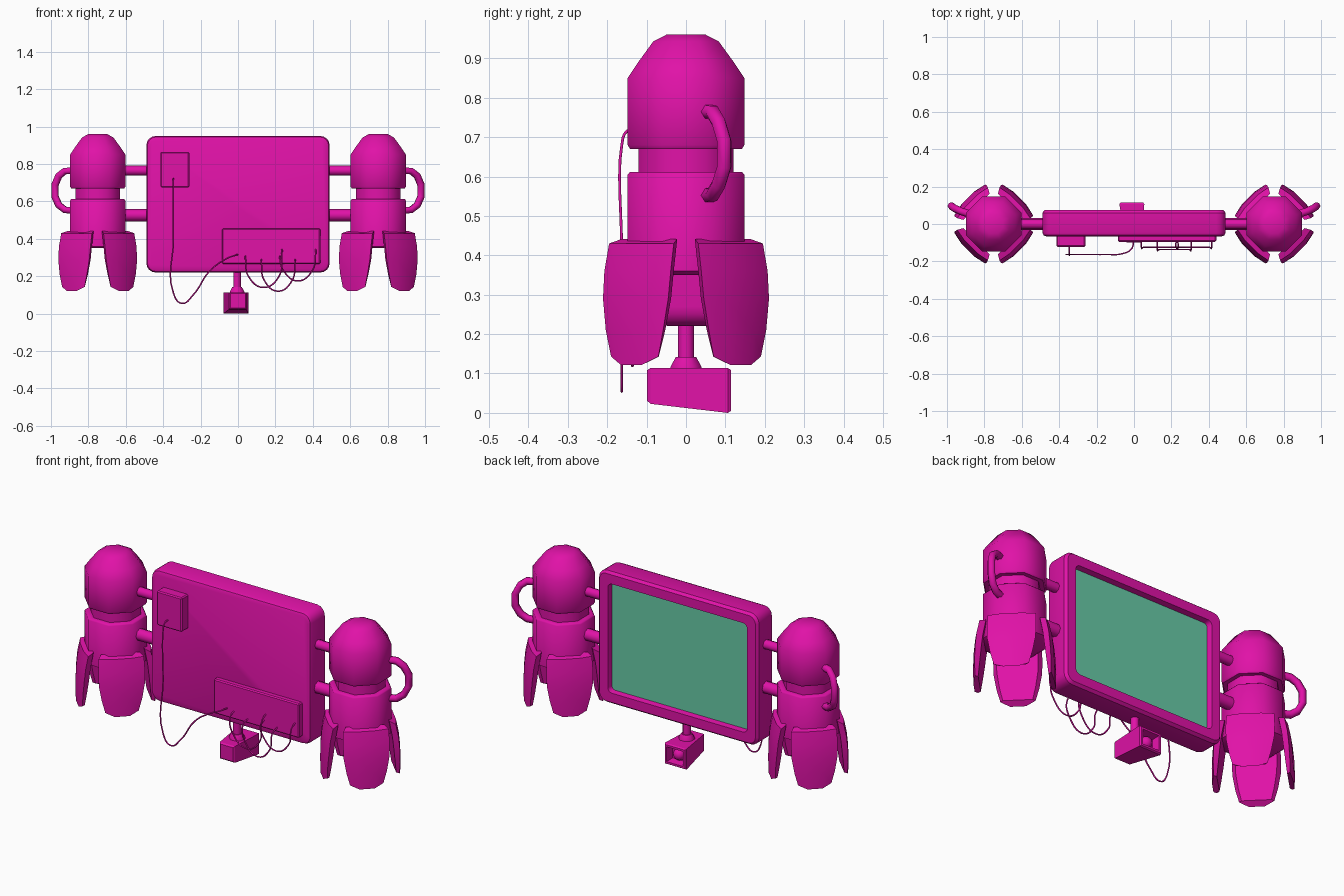
import bpy, bmesh, math
from mathutils import Vector

if "Cube" in bpy.data.objects:
    bpy.data.objects.remove(bpy.data.objects["Cube"])


def material(name, rgb):
    m = bpy.data.materials.new(name)
    m.diffuse_color = (*rgb, 1)
    m.use_nodes = True
    m.node_tree.nodes["Principled BSDF"].inputs["Base Color"].default_value = m.diffuse_color
    return m


MAGENTA = material("magenta", (0.75, 0.006, 0.39))
GREEN = material("screen_green", (0.14, 0.60, 0.39))


def make(name, bm, smooth=None, mats=(MAGENTA,)):
    bmesh.ops.recalc_face_normals(bm, faces=bm.faces)
    me = bpy.data.meshes.new(name)
    bm.to_mesh(me)
    bm.free()
    ob = bpy.data.objects.new(name, me)
    bpy.context.collection.objects.link(ob)
    for m in mats:
        me.materials.append(m)
    if smooth:
        bpy.ops.object.select_all(action='DESELECT')
        bpy.context.view_layer.objects.active = ob
        ob.select_set(True)
        bpy.ops.object.shade_smooth_by_angle(angle=math.radians(smooth))
    return ob


def loft(bm, loops):
    """Skin closed loops of points and cap both ends; returns the end cap."""
    rings = [[bm.verts.new(p) for p in loop] for loop in loops]
    n = len(rings[0])
    for a, b in zip(rings, rings[1:]):
        for i in range(n):
            bm.faces.new((a[i], a[(i + 1) % n], b[(i + 1) % n], b[i]))
    bm.faces.new(rings[0])
    return bm.faces.new(rings[-1])


def lathe(name, profile, x=0, y=0, sides=8, smooth=50):
    bm = bmesh.new()
    off = math.pi / sides
    loft(bm, [[(x + r * math.cos(off + i * math.tau / sides),
                y + r * math.sin(off + i * math.tau / sides), z)
               for i in range(sides)] for r, z in profile])
    return make(name, bm, smooth)


def box(name, lo, hi, bevel=0.006):
    bm = bmesh.new()
    bmesh.ops.create_cube(bm, size=1)
    for v in bm.verts:
        v.co = Vector([(l + h) / 2 + c * (h - l) for l, h, c in zip(lo, hi, v.co)])
    bmesh.ops.bevel(bm, geom=bm.edges[:], offset=bevel, segments=1, affect='EDGES')
    return make(name, bm)


def tube(name, pts, radius, bezier=True, res=1):
    cu = bpy.data.curves.new(name, 'CURVE')
    cu.dimensions = '3D'
    cu.bevel_depth, cu.bevel_resolution = radius, res
    cu.use_fill_caps = True
    cu.resolution_u = 6
    sp = cu.splines.new('BEZIER' if bezier else 'POLY')
    if bezier:
        sp.bezier_points.add(len(pts) - 1)
        for bp, p in zip(sp.bezier_points, pts):
            bp.co = p
            bp.handle_left_type = bp.handle_right_type = 'AUTO'
    else:
        sp.points.add(len(pts) - 1)
        for sp_pt, p in zip(sp.points, pts):
            sp_pt.co = (*p, 1)
    ob = bpy.data.objects.new(name, cu)
    bpy.context.collection.objects.link(ob)
    cu.materials.append(MAGENTA)
    return ob


# Monitor panel: rounded rectangle lofted along y, with the recessed screen at the back
def rounded(inset, y, radius):
    hx, hz, pts = 0.49 - inset, 0.365 - inset, []
    for k, (sx, sz) in enumerate(((1, 1), (-1, 1), (-1, -1), (1, -1))):
        for j in range(5):
            a = (k + j / 4) * math.pi / 2
            pts.append((sx * (hx - radius) + radius * math.cos(a), y,
                        0.585 + sz * (hz - radius) + radius * math.sin(a)))
    return pts


bm = bmesh.new()
screen = loft(bm, [rounded(0.02, -0.066, 0.035), rounded(0.006, -0.06, 0.045),
                   rounded(0, -0.045, 0.05), rounded(0, 0.06, 0.05),
                   rounded(0.012, 0.075, 0.04), rounded(0.063, 0.075, 0.025),
                   rounded(0.068, 0.045, 0.02)])
screen.material_index = 1
make("monitor_panel", bm, 35, (MAGENTA, GREEN))

# Boxes on the front of the panel
box("small_box", (-0.415, -0.122, 0.675), (-0.26, -0.06, 0.865))
box("long_box", (-0.085, -0.095, 0.265), (0.44, -0.06, 0.455))

# Side pods, their fins, handles and connecting rods
R = 1 / math.cos(math.pi / 8)
POD = [(0.13, 0.35), (0.148, 0.36), (0.148, 0.605), (0.142, 0.612), (0.12, 0.612),
       (0.12, 0.67), (0.142, 0.67), (0.148, 0.68), (0.148, 0.85), (0.118, 0.895),
       (0.083, 0.943), (0.05, 0.96)]
# Fin rows: outer radius, half width, height at edge, height at middle, inner radius
FIN = [(0.160, 0.116, 0.43, 0.43, 0.130), (0.174, 0.119, 0.36, 0.36, 0.145),
       (0.181, 0.117, 0.29, 0.29, 0.153), (0.185, 0.103, 0.21, 0.205, 0.162),
       (0.184, 0.085, 0.143, 0.122, 0.170)]


def fin(name, cx, ang):
    er = Vector((math.cos(ang), math.sin(ang), 0))
    et = Vector((-math.sin(ang), math.cos(ang), 0))
    c = Vector((cx, 0, 0))
    loops = []
    for i, (r, w, ze, zm, ri) in enumerate(FIN):
        loop = []
        for rad, t, z in ((r, -w, ze), (r + 0.012, -w * 0.45, zm), (r + 0.012, w * 0.45, zm),
                          (r, w, ze), (ri, w * 0.85, ze), (ri, -w * 0.85, ze)):
            if i == 0 and rad == ri:
                z += 0.012
            loop.append(c + er * rad + et * t + Vector((0, 0, z)))
        loops.append(loop)
    bm = bmesh.new()
    loft(bm, loops)
    make(name, bm, 30)


HANDLE = [(0.87, 0.05, 0.765), (0.925, 0.068, 0.763), (0.958, 0.083, 0.737),
          (0.978, 0.097, 0.69), (0.978, 0.097, 0.625), (0.958, 0.083, 0.58),
          (0.925, 0.068, 0.555), (0.87, 0.05, 0.55)]
for s, side in ((-1, "left"), (1, "right")):
    lathe(side + "_pod", [(r * R, z) for r, z in POD], x=s * 0.75)
    for k in range(4):
        fin(f"{side}_fin_{k + 1}", s * 0.75, math.pi / 4 + k * math.pi / 2)
    tube(side + "_handle", [(s * x, y, z) for x, y, z in HANDLE], 0.02, False)
    for z, r, n in ((0.765, 0.026, "upper"), (0.527, 0.033, "lower")):
        tube(f"{side}_{n}_rod", [(s * 0.47, 0, z), (s * 0.65, 0, z)], r, False, 2)

# Camera hanging under the panel: stem, mount, tapered body with a recessed lens
lathe("camera_stem", [(0.022, 0.13), (0.022, 0.24)], x=-0.005)
lathe("camera_mount", [(0.042, 0.105), (0.042, 0.118), (0.028, 0.142)], x=-0.005)


def rect(x0, x1, z0, z1, y, inset=0.0):
    return [(x0 + inset, y, z0 + inset), (x1 - inset, y, z0 + inset),
            (x1 - inset, y, z1 - inset), (x0 + inset, y, z1 - inset)]


back = (-0.078, 0.055, 0.0, 0.114)
bm = bmesh.new()
loft(bm, [rect(-0.045, 0.045, 0.025, 0.114, -0.099, 0.006),
          rect(-0.048, 0.045, 0.023, 0.114, -0.09),
          rect(*back, 0.106), rect(*back, 0.114, 0.005),
          rect(*back, 0.114, 0.016), rect(*back, 0.07, 0.022)])
make("camera_body", bm)
bm = bmesh.new()
bmesh.ops.create_uvsphere(bm, u_segments=12, v_segments=8, radius=0.032)
bmesh.ops.translate(bm, verts=bm.verts, vec=(-0.012, 0.075, 0.057))
make("camera_lens", bm, 50)

# Cables: one long drop between the boxes and three hanging loops
tube("long_cable", [(-0.345, -0.118, 0.722), (-0.345, -0.15, 0.715), (-0.345, -0.163, 0.68),
                    (-0.345, -0.163, 0.4), (-0.345, -0.163, 0.11), (-0.30, -0.163, 0.055),
                    (-0.24, -0.163, 0.1), (-0.15, -0.163, 0.23), (-0.06, -0.158, 0.295),
                    (-0.015, -0.135, 0.312), (0, -0.09, 0.315)], 0.004)
for i, (x0, x1, z0, z1, low, y) in enumerate(((0.04, 0.235, 0.31, 0.345, 0.14, -0.124),
                                              (0.125, 0.305, 0.29, 0.29, 0.12, -0.136),
                                              (0.225, 0.415, 0.31, 0.345, 0.175, -0.124))):
    m, q = (x0 + x1) / 2, (x1 - x0) * 0.42
    tube(f"cable_loop_{i + 1}", [(x0, -0.09, z0), (x0, y, z0 - 0.02), (m - q, y, low + 0.06),
                                 (m, y, low), (m + q, y, low + 0.06), (x1, y, z1 - 0.02),
                                 (x1, -0.09, z1)], 0.004)
